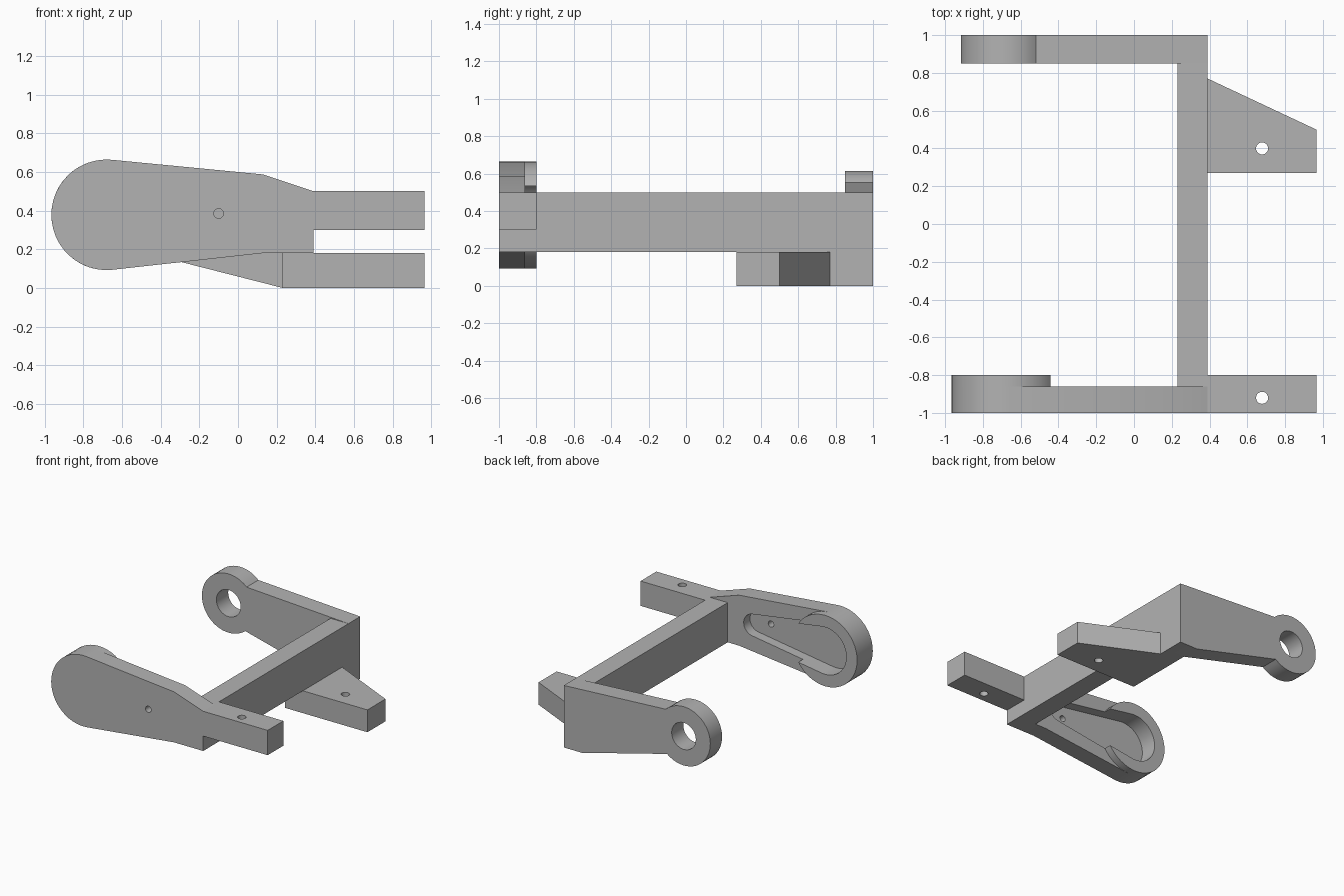
import bpy, bmesh
from math import cos, sin, radians

if "Cube" in bpy.data.objects:
    bpy.data.objects.remove(bpy.data.objects["Cube"], do_unlink=True)

grey = bpy.data.materials.new("plain grey")
grey.use_nodes = True
colour = (0.45, 0.45, 0.45, 1)
grey.diffuse_color = colour
grey.node_tree.nodes["Principled BSDF"].inputs["Base Color"].default_value = colour


def arc(cx, cz, r, start, end, n=24):
    """Points along an arc, angles in degrees."""
    angles = [radians(start + (end - start) * i / n) for i in range(n + 1)]
    return [(cx + r * cos(a), cz + r * sin(a)) for a in angles]


def circle(cx, cz, r, n=32):
    return arc(cx, cz, r, 0, 360, n)[:-1]


def prism(name, outline, lo, hi, axis="Y"):
    """Extrude an outline along y (outline in x, z) or z (outline in x, y)."""
    def place(p, d):
        return (p[0], d, p[1]) if axis == "Y" else (p[0], p[1], d)
    bm = bmesh.new()
    base = bm.faces.new([bm.verts.new(place(p, lo)) for p in outline])
    grown = bmesh.ops.extrude_face_region(bm, geom=[base])["geom"]
    offset = (0, hi - lo, 0) if axis == "Y" else (0, 0, hi - lo)
    bmesh.ops.translate(bm, vec=offset,
                        verts=[v for v in grown if isinstance(v, bmesh.types.BMVert)])
    bmesh.ops.recalc_face_normals(bm, faces=bm.faces)
    mesh = bpy.data.meshes.new(name)
    bm.to_mesh(mesh)
    bm.free()
    mesh.materials.append(grey)
    ob = bpy.data.objects.new(name, mesh)
    bpy.context.collection.objects.link(ob)
    return ob


def cut(ob, outline, lo, hi, axis="Y"):
    """Subtract a prism and keep the result as plain mesh."""
    cutter = prism("cutter", outline, lo, hi, axis)
    mod = ob.modifiers.new("cut", "BOOLEAN")
    mod.operation, mod.solver, mod.object = "DIFFERENCE", "EXACT", cutter
    bpy.context.view_layer.update()
    graph = bpy.context.evaluated_depsgraph_get()
    mesh = bpy.data.meshes.new_from_object(ob.evaluated_get(graph))
    ob.modifiers.clear()
    ob.data = mesh
    bpy.data.objects.remove(cutter, do_unlink=True)


def box(x0, x1, y0, y1):
    return [(x0, y0), (x1, y0), (x1, y1), (x0, y1)]


PIVOT_X, PIVOT_Z = -0.68, 0.378
BAR_IN, BAR_OUT, TAB_END = 0.23, 0.39, 0.965

# Cross bar between the two arms
cross_bar = prism("cross_bar", box(BAR_IN, BAR_OUT, -0.86, 0.85), 0.18, 0.5, "Z")

# Front arm with a rounded end, and the raised boss on its inner side
front_arm = prism("front_arm",
                  arc(PIVOT_X, PIVOT_Z, 0.286, 85, 275)
                  + [(0.13, 0.18), (BAR_OUT, 0.18), (BAR_OUT, 0.5), (0.13, 0.587)],
                  -1, -0.86)
front_boss = prism("front_boss", circle(PIVOT_X, PIVOT_Z, 0.286, 48), -0.86, -0.8)

# Tapered pocket through the boss into the arm, with a pin hole in its floor
pocket = arc(PIVOT_X, PIVOT_Z, 0.19, 82, 278) + arc(0, PIVOT_Z, 0.088, -82, 82, 16)
for part in (front_arm, front_boss):
    cut(part, pocket, -0.94, -0.7)
cut(front_arm, circle(-0.1, 0.385, 0.025, 20), -1.1, -0.9)

# Rear arm with a pivot eye
rear_arm = prism("rear_arm",
                 arc(PIVOT_X, PIVOT_Z, 0.237, 47, 309, 36)
                 + [(BAR_IN, 0), (BAR_OUT, 0), (BAR_OUT, 0.5)],
                 0.85, 1)
cut(rear_arm, circle(PIVOT_X, PIVOT_Z, 0.108), 0.7, 1.1)

# Mounting tabs with screw holes
front_tab = prism("front_tab", box(BAR_OUT, TAB_END, -1, -0.8), 0.3, 0.5, "Z")
rear_tab = prism("rear_tab",
                 [(BAR_IN, 0.27), (TAB_END, 0.27), (TAB_END, 0.5),
                  (BAR_OUT, 0.77), (BAR_OUT, 0.85), (BAR_IN, 0.85)],
                 0, 0.18, "Z")
for tab, y in ((front_tab, -0.92), (rear_tab, 0.4)):
    cut(tab, circle(0.678, y, 0.032, 20), -0.2, 0.8, "Z")

# Smooth the round walls, keep the corners sharp
bpy.ops.object.select_all(action="DESELECT")
for ob in (cross_bar, front_arm, front_boss, rear_arm, front_tab, rear_tab):
    ob.select_set(True)
    bpy.context.view_layer.objects.active = ob
bpy.ops.object.shade_smooth_by_angle(angle=radians(25))
